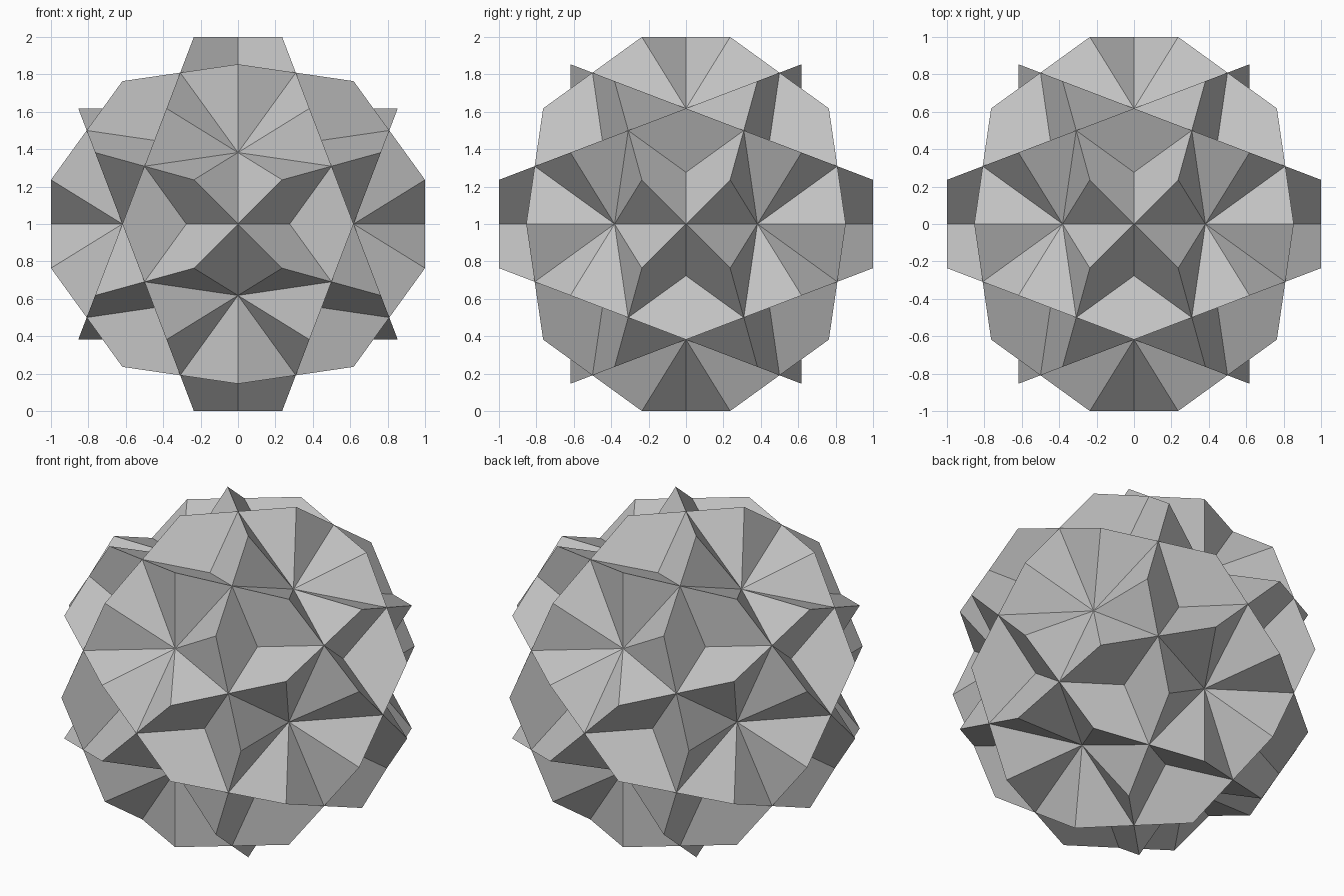
import bpy, bmesh
from math import sqrt
from itertools import product
from mathutils import Vector

cube = bpy.data.objects.get("Cube")
if cube:
    bpy.data.objects.remove(cube, do_unlink=True)

PHI = (1 + sqrt(5)) / 2
G = 1 / PHI


def orbit(*seeds):
    """All sign changes and cyclic permutations of the seed points."""
    points = set()
    for p in seeds:
        for s in product((1, -1), repeat=3):
            q = [a * b + 0.0 for a, b in zip(p, s)]
            for i in range(3):
                points.add(tuple(q[i:] + q[:i]))
    return sorted(points)


# Point families: outer tips, ridge points, five-sided and three-sided hollows
tips = orbit((1, G**3, G**3), (G, G**2, 2 * G**2), (2 * G - G**2, 0, G))
ridges = orbit((1, 0, 0), (PHI / 2, G / 2, 0.5))
star_hollows = orbit((G, G**2, 0))
tri_hollows = orbit((1 / sqrt(5),) * 3, (PHI / sqrt(5), 0, G / sqrt(5)))

bm = bmesh.new()
tips, ridges, star_hollows, tri_hollows = (
    [bm.verts.new(p) for p in family]
    for family in (tips, ridges, star_hollows, tri_hollows))


def nearest(family, v, count=1):
    return sorted(family, key=lambda w: (w.co - v.co).length)[:count]


# Each tip joins two ridge points with one kite and two triangles
for tip in tips:
    a, b = nearest(ridges, tip, 2)
    star, = nearest(star_hollows, tip)
    tri, = nearest(tri_hollows, tip)
    for corners in ((a, tip, b, tri), (star, tip, a), (star, b, tip)):
        face = bm.faces.new(corners)
        face.normal_update()
        if face.normal.dot(face.calc_center_median()) < 0:
            face.normal_flip()

bmesh.ops.translate(bm, verts=bm.verts, vec=Vector((0, 0, 1)))
mesh = bpy.data.meshes.new("faceted_star_ball")
bm.to_mesh(mesh)
bm.free()

# Single plain grey
grey = bpy.data.materials.new("light_grey")
grey.use_nodes = True
colour = (0.55, 0.55, 0.55, 1)
grey.diffuse_color = colour
grey.node_tree.nodes["Principled BSDF"].inputs["Base Color"].default_value = colour
mesh.materials.append(grey)

ball = bpy.data.objects.new("faceted_star_ball", mesh)
bpy.context.collection.objects.link(ball)
